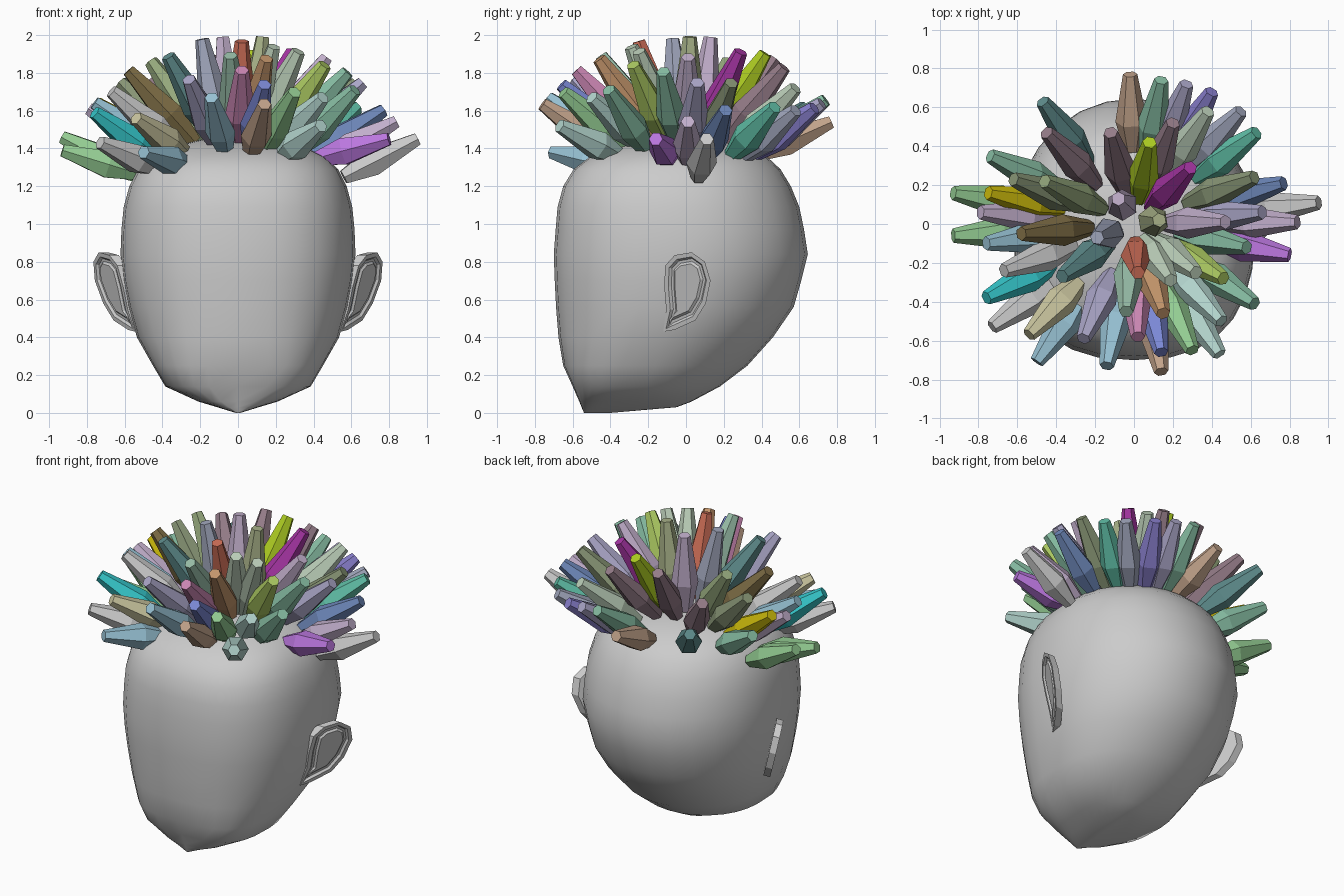
import bpy, bmesh
from math import sin, cos, pi, sqrt, copysign
from mathutils import Vector

if "Cube" in bpy.data.objects:
    bpy.data.objects.remove(bpy.data.objects["Cube"])


def make_object(name, bm, mat=None, smooth=False):
    bmesh.ops.recalc_face_normals(bm, faces=bm.faces)
    me = bpy.data.meshes.new(name)
    bm.to_mesh(me)
    bm.free()
    ob = bpy.data.objects.new(name, me)
    bpy.context.collection.objects.link(ob)
    if mat:
        me.materials.append(mat)
    if smooth:
        bpy.ops.object.select_all(action='DESELECT')
        ob.select_set(True)
        bpy.context.view_layer.objects.active = ob
        bpy.ops.object.shade_smooth_by_angle(angle=0.7)
    return ob


def material(code):
    rgb = [min(1, (int(code[i:i + 2], 16) / 255) ** 2.2 * 1.5) for i in (0, 2, 4)]
    mat = bpy.data.materials.new("spike_" + code)
    mat.diffuse_color = (*rgb, 1)
    mat.use_nodes = True
    mat.node_tree.nodes["Principled BSDF"].inputs["Base Color"].default_value = mat.diffuse_color
    return mat


def loft(bm, rings):
    rows = [[bm.verts.new(p) for p in ring] for ring in rings]
    n = len(rows[0])
    for a, b in zip(rows, rows[1:]):
        for i in range(n):
            j = (i + 1) % n
            bm.faces.new((a[i], a[j], b[j], b[i]))
    bm.faces.new(rows[0][::-1])
    bm.faces.new(rows[-1])


# Head: stacked rounded sections (height, half width, front y, back y)
SECTIONS = [
    (0.00, 0.012, -0.54, -0.40), (0.03, 0.11, -0.553, -0.05),
    (0.06, 0.21, -0.565, 0.03), (0.14, 0.385, -0.60, 0.18),
    (0.25, 0.45, -0.65, 0.325), (0.40, 0.535, -0.675, 0.46),
    (0.56, 0.58, -0.688, 0.57), (0.70, 0.607, -0.695, 0.61),
    (0.84, 0.622, -0.70, 0.645), (0.97, 0.617, -0.69, 0.625),
    (1.09, 0.605, -0.68, 0.60), (1.20, 0.575, -0.65, 0.555),
    (1.29, 0.53, -0.595, 0.50), (1.355, 0.46, -0.51, 0.43),
    (1.41, 0.35, -0.37, 0.31), (1.45, 0.18, -0.19, 0.16)]


def head_ring(z, w, front, back, n=28):
    c, d = (front + back) / 2, (back - front) / 2
    ring = []
    for i in range(n):
        a = 2 * pi * i / n
        e = 2 / (2.5 + max(0, 0.4 - z) * 3 if sin(a) < 0 else 2.05)
        ring.append((w * copysign(abs(cos(a)) ** e, cos(a)),
                     c + d * copysign(abs(sin(a)) ** e, sin(a)), z))
    return ring


bm = bmesh.new()
loft(bm, [head_ring(*s) for s in SECTIONS])
make_object("head", bm, smooth=True)

# Ears: slanted plates with a shallow rim and inner fold
EAR = [(-0.11, 0.78), (-0.06, 0.835), (0.03, 0.85), (0.10, 0.80),
       (0.13, 0.70), (0.105, 0.58), (0.05, 0.49), (-0.06, 0.44),
       (-0.12, 0.43), (-0.105, 0.55), (-0.115, 0.67)]
for side, name in ((1, "ear_left"), (-1, "ear_right")):
    bm = bmesh.new()
    loft(bm, [[(side * (0.67 + 0.58 * y + 0.25 * (z - 0.65) - t), y, z)
               for y, z in EAR] for t in (0.05, 0)])
    bmesh.ops.recalc_face_normals(bm, faces=bm.faces)
    for thick, depth in ((0.025, 0), (0.012, -0.012), (0.015, 0), (0.012, 0.01)):
        bm.faces.ensure_lookup_table()
        bmesh.ops.inset_region(bm, faces=[bm.faces[len(EAR) + 1]],
                               thickness=thick, depth=depth)
    make_object(name, bm)

# Hair spikes: tip positions seen from above (with height where it is off the dome)
SPIKES = {
    "6f9c86": [(0.14, 0.74), (-0.74, 0.35), (0.58, -0.12), (0.62, -0.41, 1.71)],
    "79a878": [(-0.93, 0.16, 1.46), (-0.93, -0.06, 1.39), (0.30, -0.65)],
    "4f9c88": [(0.63, 0.47)],
    "4f7474": [(-0.47, 0.63), (-0.37, -0.27)],
    "9aaa98": [(0.38, 0.58), (0.19, -0.29), (0.32, -0.25)],
    "94b0aa": [(0.45, -0.50, 1.67), (0.44, -0.67, 1.52)],
    "7d9c8a": [(-0.04, -0.45)],
    "7c9fae": [(-0.14, -0.73), (-0.50, -0.71, 1.38), (-0.76, -0.10)],
    "2fa5a8": [(-0.76, -0.38, 1.59)],
    "5a6f98": [(0.77, 0.21)],
    "6570b0": [(0.14, -0.66)],
    "7068a8": [(0.40, 0.68)],
    "858a9c": [(0.55, 0.58), (-0.19, -0.07)],
    "8c88a4": [(0.27, 0.72), (-0.26, -0.59), (0.66, 0.06)],
    "a090a8": [(0.84, 0.01), (-0.79, 0.06), (0.47, 0.01), (-0.08, 0.13)],
    "a8a8a8": [(0.95, 0.11, 1.45), (-0.73, -0.53), (-0.67, -0.24)],
    "7a6670": [(-0.45, 0.47), (-0.12, 0.47), (0.20, 0.52)],
    "a86f94": [(0.02, -0.58)],
    "9a62b8": [(0.80, -0.16, 1.45)],
    "8a2f88": [(0.29, 0.29)],
    "8ea820": [(0.08, 0.42)],
    "8fa852": [(0.46, -0.28)],
    "a89a10": [(-0.75, 0.16)],
    "8a9270": [(0.13, 0.02)],
    "6f7a60": [(0.62, 0.24), (-0.62, 0.23)],
    "7a8a66": [(-0.46, 0.22)],
    "6a5c3c": [(-0.58, -0.05)],
    "a8a484": [(-0.54, -0.57, 1.56)],
    "a08672": [(-0.02, 0.77, 1.54), (0.14, -0.76)],
    "a07a58": [(0.15, -0.46)],
    "a85a48": [(0.02, -0.25)]}


def spike(name, mat, x, y, z=None):
    r = sqrt(x * x + y * y)
    tip = Vector((x, y, z or 1.0 + sqrt(1 - r * r)))
    root_r = max(0.61 * r ** 1.8, min(0.1, 0.6 * r))
    root = Vector((x * root_r / r, y * root_r / r, 1.47 - 0.7 * root_r ** 2))
    rot = (tip - root).to_track_quat('Z', 'Y')
    length = (tip - root).length
    bm = bmesh.new()
    loft(bm, [[root + rot @ Vector((rad * cos(k * pi / 3), rad * sin(k * pi / 3), t * length))
               for k in range(6)]
              for t, rad in ((0, 0.042), (0.38, 0.082), (1, 0.037))])
    make_object(name, bm, mat)


count = 0
for code, tips in SPIKES.items():
    mat = material(code)
    for tip in tips:
        count += 1
        spike(f"hair_spike_{count:02d}", mat, *tip)
